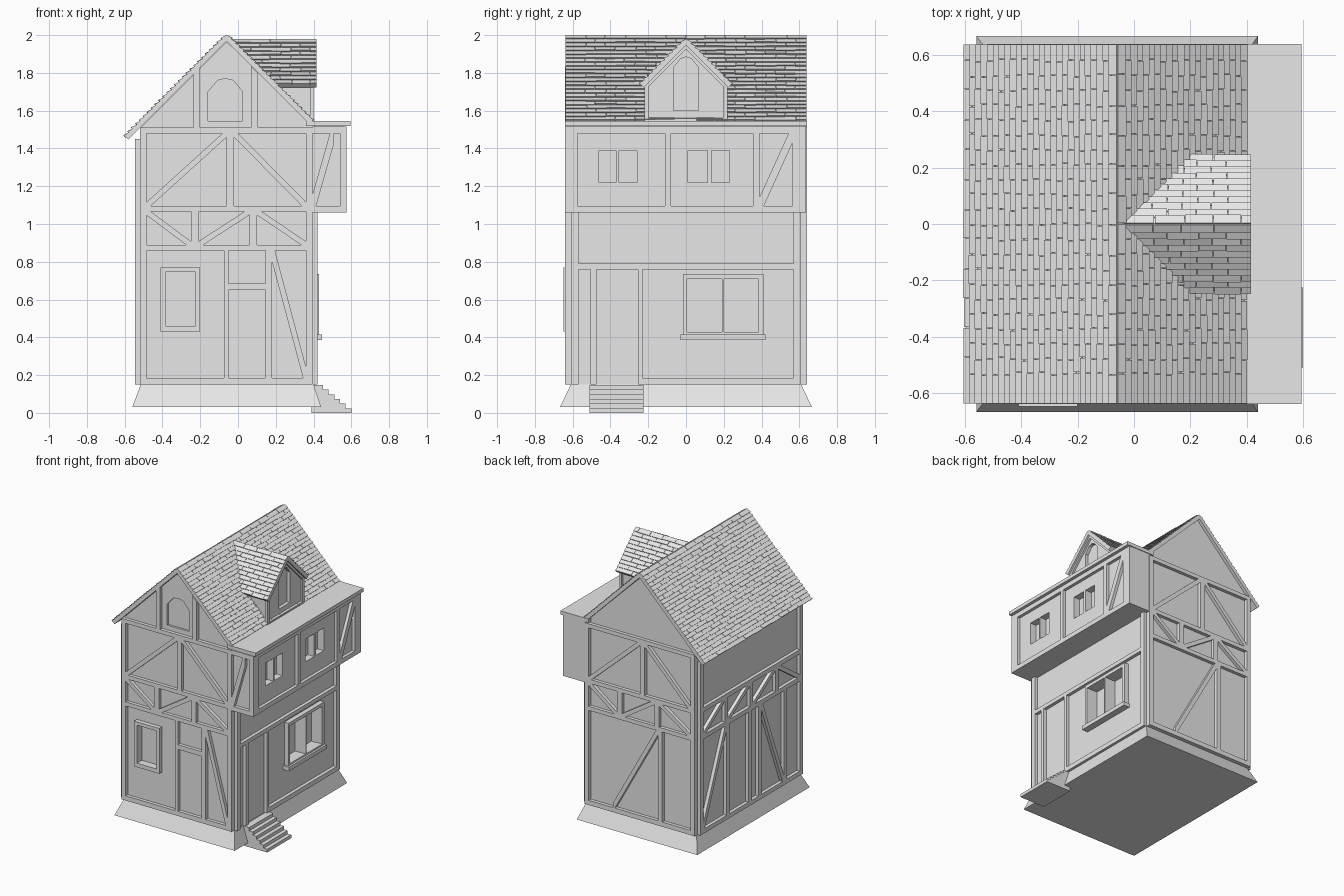
import bpy, bmesh, random
from mathutils import Vector

if "Cube" in bpy.data.objects:
    bpy.data.objects.remove(bpy.data.objects["Cube"])

random.seed(4)
grey = bpy.data.materials.new("pale grey")
grey.diffuse_color = (0.8, 0.8, 0.8, 1)
grey.use_nodes = True
grey.node_tree.nodes["Principled BSDF"].inputs["Base Color"].default_value = grey.diffuse_color


def finish(name, bm):
    bmesh.ops.recalc_face_normals(bm, faces=bm.faces)
    me = bpy.data.meshes.new(name)
    bm.to_mesh(me)
    bm.free()
    me.materials.append(grey)
    ob = bpy.data.objects.new(name, me)
    bpy.context.collection.objects.link(ob)
    return ob


def loft(bm, low, high):
    a = [bm.verts.new(p) for p in low]
    b = [bm.verts.new(p) for p in high]
    n = len(a)
    bm.faces.new(a)
    bm.faces.new(b[::-1])
    for i in range(n):
        bm.faces.new((a[i], b[i], b[(i + 1) % n], a[(i + 1) % n]))


def prism(bm, axis, pts, d0, d1):
    """Outline in (u, z) pushed along x or y from d0 to d1."""
    def at(d):
        return [(d, u, v) if axis == 'x' else (u, d, v) for u, v in pts]
    loft(bm, at(d0), at(d1))


def rect(u0, u1, v0, v1):
    return [(u0, v0), (u1, v0), (u1, v1), (u0, v1)]


def arch(c, w, z0, z1, z2):
    return [(c - w, z0), (c + w, z0), (c + w, z1), (c + w * .45, z2 - .01), (c, z2),
            (c - w * .45, z2 - .01), (c - w, z1)]


def brace(u0, u1, v0, v1, t=.03):
    """Diagonal from (u0, v0) to (u1, v1), trimmed to the panel corners."""
    w, h = u1 - u0, v1 - v0
    L = (w * w + h * h) ** .5
    a, b = t * L / (2 * h) * (1 if w > 0 else -1), t * L / (2 * abs(w))
    return [(u0, v0), (u0 + a, v0), (u1, v1 - b), (u1, v1), (u1 - a, v1), (u0, v0 + b)]


def timbers(name, axis, d0, d1, rects, braces=(), polys=()):
    bm = bmesh.new()
    for r in rects:
        prism(bm, axis, rect(*r), d0, d1)
    for b in braces:
        prism(bm, axis, brace(*b), d0, d1)
    for p in polys:
        prism(bm, axis, p, d0, d1)
    return finish(name, bm)


def solid(name, axis, pts, d0, d1):
    return timbers(name, axis, d0, d1, [], [], [pts])


# plinth with flared sides
bm = bmesh.new()
loft(bm, [(x, y, .03) for x, y in ((-.56, -.667), (.44, -.667), (.44, .667), (-.56, .667))],
     [(x, y, .15) for x, y in ((-.515, -.61), (.4, -.61), (.4, .61), (-.515, .61))])
finish("plinth", bm)

# door steps
bm = bmesh.new()
for i in range(6):
    prism(bm, 'y', rect(.39, .45 + i * .03, 0, .147 - i * .0245), -.51, -.225)
finish("door_steps", bm)

# walls, with window recesses cut in
body = solid("house_walls", 'y', [(-.52, .15), (.395, .15), (.395, 1.515), (-.06, 1.965), (-.52, 1.505)], -.615, .615)
bay = solid("bay_walls", 'x', rect(-.615, .635, 1.06, 1.52), .39, .552)
dormer = solid("dormer_walls", 'x', [(-.205, 1.5), (.205, 1.5), (.205, 1.755), (0, 1.955), (-.205, 1.755)], 0, .385)
bm = bmesh.new()
prism(bm, 'y', rect(-.385, -.225, .46, .745), -.7, -.59)
prism(bm, 'y', arch(-.067, .092, 1.545, 1.70, 1.77), -.7, -.6)
for y0, y1 in ((.005, .19), (.2, .385)):
    prism(bm, 'x', rect(y0, y1, .425, .71), .34, .5)
for y0, y1 in ((-.46, -.37), (-.355, -.26), (.01, .115), (.135, .23)):
    prism(bm, 'x', rect(y0, y1, 1.22, 1.39), .5, .7)
prism(bm, 'x', arch(0, .065, 1.6, 1.83, 1.885), .36, .5)
cutter = finish("window_cutter", bm)
cutter.hide_render = True
cutter.hide_viewport = True
for ob in (body, bay, dormer):
    m = ob.modifiers.new("windows", 'BOOLEAN')
    m.operation = 'DIFFERENCE'
    m.solver = 'EXACT'
    m.object = cutter

# timbers shared by the front and back walls
ends = [(-.52, -.485, .15, 1.48), (.36, .395, .15, 1.48)]
rails = [(-.485, .36, .15, .185), (-.485, .36, .86, .89), (-.485, .36, 1.065, 1.095), (-.52, .395, 1.48, 1.51)]
upper = [(-.25, -.21, .89, 1.065), (.06, .1, .89, 1.065), (-.06, -.02, 1.095, 1.48)]
front_braces = [(-.25, -.485, .89, 1.065), (-.21, .06, .89, 1.065), (.36, .1, .89, 1.065),
                (-.485, -.06, 1.095, 1.48), (.36, -.02, 1.095, 1.48)]
gable = [[(-.235, 1.51), (-.2, 1.51), (-.2, 1.83), (-.235, 1.795)],
         [(.07, 1.51), (.105, 1.51), (.105, 1.8), (.07, 1.835)]]
timbers("front_timbers", 'y', -.64, -.61,
        ends + rails + upper + [(-.075, -.05, .185, .86), (.145, .18, .185, .86), (-.05, .145, .65, .685)],
        front_braces + [(.36, .18, .185, .86)], gable)
back_braces = [(-.125 - a, -.125 - b, c, d) for a, b, c, d in front_braces]
back_upper = [(-.125 - b, -.125 - a, c, d) for a, b, c, d in upper]
timbers("back_timbers", 'y', .61, .64, ends + rails + back_upper + [(-.25, -.215, .185, .86)],
        back_braces + [(.16, -.215, .185, .86)])

# left wall timbers
timbers("left_timbers", 'x', -.545, -.515,
        [(s - .018, s + .018, .15, 1.45) for s in (-.59, .59)] +
        [(-.575, .575, z, z + .033) for z in (.15, .858, 1.063)] +
        [(y - .017, y + .017, .89, 1.065) for y in (-.3, 0, .3)] +
        [(y - .017, y + .017, .18, .86) for y in (-.4, -.1, .02, .28)],
        [(.573, .317, .89, 1.065), (.283, .017, .89, 1.065), (-.017, -.283, .89, 1.065), (-.573, -.317, .89, 1.065),
         (.573, .297, .183, .86), (-.383, -.117, .183, .86)])

# right wall timbers and door frame
timbers("right_timbers", 'x', .39, .42,
        [(-.608, -.57, .15, 1.06), (.57, .608, .15, 1.06), (-.57, .57, .76, .79), (-.23, .57, .15, .185),
         (-.505, -.475, .15, .76), (-.255, -.23, .15, .76)])

# ground floor windows
timbers("right_window_frame", 'x', .38, .43,
        [(-.015, .005, .415, .735), (.385, .41, .415, .735), (.19, .2, .42, .715), (.005, .385, .71, .735),
         (.005, .385, .415, .427)])
solid("right_window_sill", 'x', rect(-.03, .42, .385, .415), .39, .445)
timbers("front_window_frame", 'y', -.648, -.605,
        [(-.41, -.385, .43, .77), (-.225, -.2, .43, .77), (-.385, -.225, .43, .46), (-.385, -.225, .745, .77)])

# overhanging bay
timbers("bay_side_timbers", 'x', .545, .575,
        [(-.64, -.575, 1.06, 1.515), (.565, .635, 1.06, 1.515), (-.575, .565, 1.06, 1.095), (-.575, .565, 1.48, 1.515),
         (-.11, -.08, 1.095, 1.48), (.355, .39, 1.095, 1.48)],
        [(.39, .565, 1.095, 1.48, .04)])
timbers("bay_front_timbers", 'y', -.64, -.61,
        [(.395, .555, 1.06, 1.095), (.395, .555, 1.48, 1.515), (.54, .555, 1.095, 1.48)],
        [(.395, .505, 1.095, 1.48, .035)])
solid("bay_roof", 'x', rect(-.64, .64, 1.518, 1.545), .36, .595)

# dormer front timbers
timbers("dormer_timbers", 'x', .38, .4,
        [(-.22, -.195, 1.54, 1.75), (.195, .22, 1.54, 1.75), (-.195, .195, 1.54, 1.558)], (),
        [[(s * .22, 1.735), (0, 1.955), (0, 1.925), (s * .205, 1.72)] for s in (-1, 1)])


# roofs: a thin slab per slope, covered in overlapping tile courses
def cell(bm, at, a0, a1, d0, d1, top, bottom, shift=0):
    """Block on a slope: top and bottom are (low, high) heights at each end."""
    loft(bm, [at(a0, d0, top[0]), at(a1, d0, top[0]), at(a1, d0, top[1]), at(a0, d0, top[1])],
         [at(a0 + shift, d1, bottom[0]), at(a1, d1, bottom[0]),
          at(a1, d1, bottom[1]), at(a0 + shift, d1, bottom[1])])


def roof(name, at, run, rows, start, end, length, follow):
    bm = bmesh.new()
    cell(bm, at, start, end, 0, run, (-.021, 0), (-.021, 0), run * follow)
    finish(name + "_slab", bm)
    bm = bmesh.new()
    pitch = run / rows
    for r in range(rows):
        d = r * pitch
        left = start + d * follow
        cuts = [start + length * (k + .5 * (r % 2)) + random.uniform(-.006, .006) for k in range(1, 40)]
        cuts = [left] + [c for c in cuts if left + .03 < c < end - .03] + [end]
        for c0, c1 in zip(cuts, cuts[1:]):
            lift = random.uniform(-.001, .002)
            cell(bm, at, c0, c1 - (.002 if c1 < end else 0), d, d + pitch + random.uniform(0, .003),
                 (-.004, .004), (-.003, .013 + lift))
    finish(name + "_tiles", bm)


def main_slope(s):
    return lambda a, d, n: Vector((-.06 + s * (d + .707 * n), a, 1.997 - d + .707 * n))


def dormer_slope(s):
    return lambda a, d, n: Vector((a, s * (d + .707 * n), 1.976 - d + .707 * n))


roof("left_roof", main_slope(-1), .535, 26, -.637, .637, .106, 0)
roof("right_roof", main_slope(1), .452, 22, -.637, .637, .106, 0)
for side, s in (("front", -1), ("back", 1)):
    roof("dormer_" + side + "_roof", dormer_slope(s), .238, 11, -.035, .415, .105, 1)
